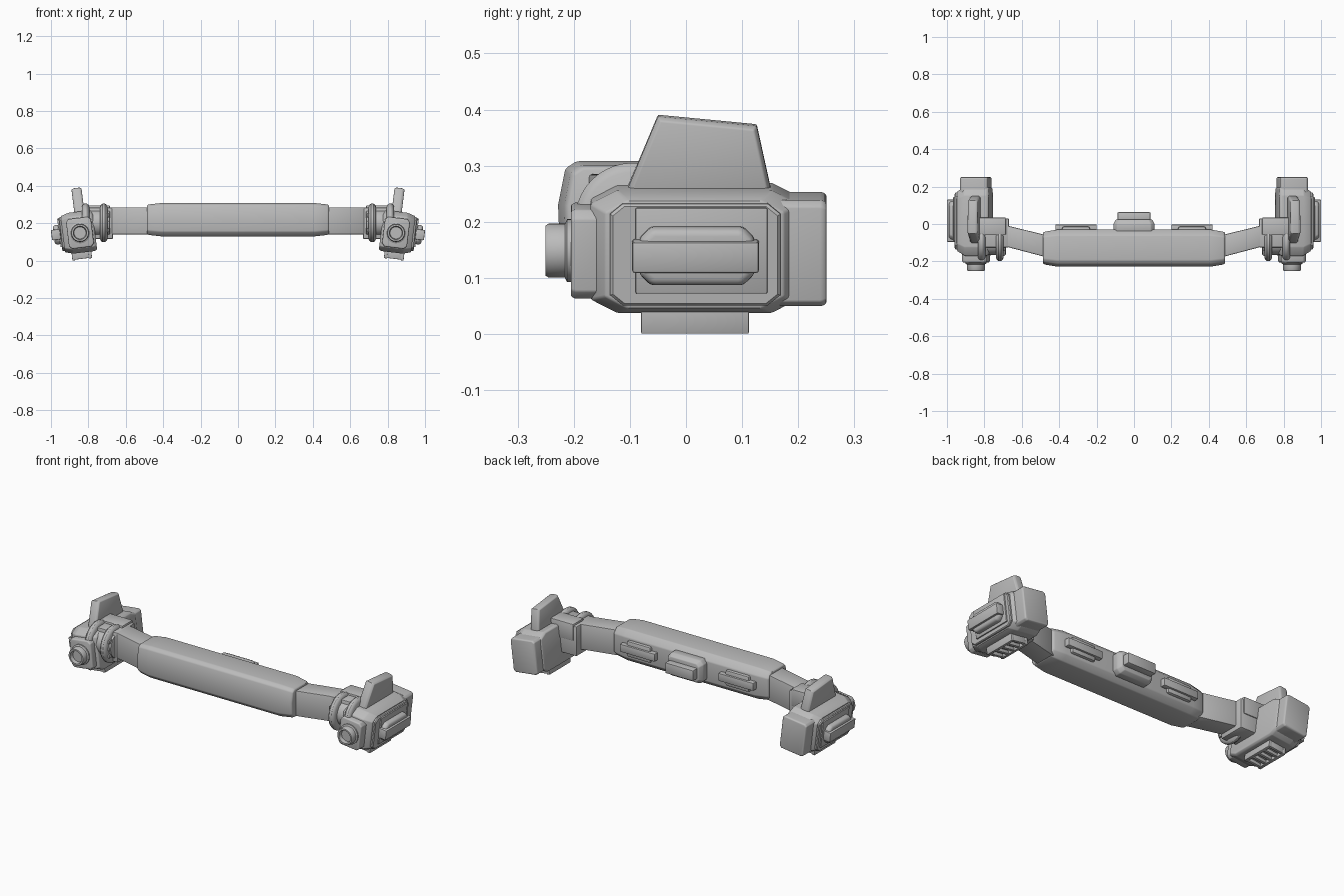
import bpy, bmesh, math
from mathutils import Matrix, Vector

old = bpy.data.objects.get("Cube")
if old:
    bpy.data.objects.remove(old, do_unlink=True)

grey = bpy.data.materials.new("mid grey")
grey.use_nodes = True
grey.diffuse_color = (0.5, 0.5, 0.5, 1)
grey.node_tree.nodes["Principled BSDF"].inputs["Base Color"].default_value = (0.5, 0.5, 0.5, 1)

# The side pods lean outward at the top
PIVOT = Vector((0.85, 0, 0.15))
LEAN = (Matrix.Translation(PIVOT) @ Matrix.Rotation(math.radians(7), 4, 'Y')
        @ Matrix.Translation(-PIVOT))


def finish(name, bm, bevel=0, mirror=True, lean=False):
    """Bevel, shade and link a part; paired parts get a mirror."""
    bmesh.ops.recalc_face_normals(bm, faces=bm.faces)
    bm.normal_update()
    if bevel:
        sharp = [e for e in bm.edges if e.calc_face_angle(0) > math.radians(25)]
        bmesh.ops.bevel(bm, geom=sharp, offset=bevel, segments=2,
                        profile=0.5, affect='EDGES', clamp_overlap=True)
    if lean:
        bm.transform(LEAN)
    me = bpy.data.meshes.new(name)
    bm.to_mesh(me)
    bm.free()
    me.materials.append(grey)
    ob = bpy.data.objects.new(name, me)
    bpy.context.collection.objects.link(ob)
    for o in bpy.context.selected_objects:
        o.select_set(False)
    ob.select_set(True)
    bpy.context.view_layer.objects.active = ob
    bpy.ops.object.shade_smooth_by_angle(angle=math.radians(32))
    if mirror:
        ob.modifiers.new("Mirror", 'MIRROR').use_mirror_merge = False


def loft(name, profile, axis, stations, centre=(0, 0), **kw):
    """Sweep a profile along an axis; a station is (position, scale u, scale v)."""
    place = {'x': lambda p, u, v: (p, u, v),
             'y': lambda p, u, v: (u, p, v),
             'z': lambda p, u, v: (u, v, p)}[axis]
    bm = bmesh.new()
    rings = [[bm.verts.new(place(p, centre[0] + (u - centre[0]) * su,
                                 centre[1] + (v - centre[1]) * sv))
              for u, v in profile] for p, su, sv in stations]
    n = len(profile)
    for a, b in zip(rings, rings[1:]):
        for i in range(n):
            j = (i + 1) % n
            bm.faces.new((a[i], a[j], b[j], b[i]))
    bm.faces.new(rings[0])
    bm.faces.new(rings[-1])
    finish(name, bm, **kw)


def box(name, x, y, z, bevel=0.004, **kw):
    prof = [(y[0], z[0]), (y[1], z[0]), (y[1], z[1]), (y[0], z[1])]
    loft(name, prof, 'x', [(x[0], 1, 1), (x[1], 1, 1)], bevel=bevel, **kw)


def circle(cu, cv, r, n=32):
    return [(cu + r * math.cos(math.tau * i / n), cv + r * math.sin(math.tau * i / n))
            for i in range(n)]


def octagon(u, v, cu, cv):
    """Rectangle with its corners cut by cu and cv."""
    (a, b), (c, d) = u, v
    return [(a + cu, c), (b - cu, c), (b, c + cv), (b, d - cv),
            (b - cu, d), (a + cu, d), (a, d - cv), (a, c + cv)]


# Central padded bar, with tapered ends
bar = [(-0.2, 0.13), (-0.06, 0.13), (-0.03, 0.16), (-0.03, 0.275), (-0.06, 0.308),
       (-0.195, 0.308), (-0.215, 0.295), (-0.228, 0.23), (-0.225, 0.155)]
loft("central_bar", bar, 'x',
     [(-0.487, 0.84, 0.87), (-0.475, 0.89, 0.92), (-0.41, 1, 1),
      (0.41, 1, 1), (0.475, 0.89, 0.92), (0.487, 0.84, 0.87)],
     centre=(-0.128, 0.219), bevel=0.005, mirror=False)

# Pads on the back of the bar
for label, cx in (("left", 0.31), ("right", -0.31)):
    box(label + "_pad_body", (cx - 0.075, cx + 0.075), (-0.045, -0.014),
        (0.175, 0.265), 0.01, mirror=False)
    box(label + "_pad_strip", (cx - 0.11, cx + 0.11), (-0.04, -0.003),
        (0.198, 0.242), mirror=False)
loft("centre_pad_base", octagon((-0.11, 0.11), (0.155, 0.285), 0.02, 0.02), 'y',
     [(-0.04, 1, 1), (0.0, 1, 1), (0.025, 0.88, 0.8)],
     centre=(0, 0.22), bevel=0.004, mirror=False)
box("centre_pad_clip", (-0.088, 0.088), (0.01, 0.063), (0.19, 0.25), 0.005, mirror=False)

# Angled arms from the bar to the hinges
arm = [(0.46, -0.18), (0.68, -0.122), (0.68, -0.008), (0.46, -0.062)]
loft("arm", arm, 'z', [(0.14, 1, 1), (0.285, 1, 1)], bevel=0.006)

# Hinges: housing, cap, two discs, axle and grip nubs
HY, HZ = -0.095, 0.202
box("hinge_housing", (0.668, 0.82), (-0.125, 0.03), (0.115, 0.285), 0.008)
box("hinge_cap", (0.685, 0.83), (-0.06, 0.035), (0.2, 0.296), 0.006)
for name, x in (("inner_hinge_disc", 0.718), ("outer_hinge_disc", 0.815)):
    loft(name, circle(HY, HZ, 0.103, 40), 'x',
         [(x - 0.02, 0.84, 0.84), (x - 0.014, 0.95, 0.95), (x - 0.006, 1, 1),
          (x + 0.006, 1, 1), (x + 0.014, 0.95, 0.95), (x + 0.02, 0.84, 0.84)],
         centre=(HY, HZ))
loft("hinge_axle", circle(HY, HZ, 0.07), 'x', [(0.685, 1, 1), (0.815, 1, 1)],
     bevel=0.004)
for i in range(3):
    z = HZ + 0.04 * (i - 1)
    box("hinge_nub_%d" % (i + 1), (0.69, 0.712), (-0.17, -0.14), (z - 0.01, z + 0.01), 0.003)

# Pod bodies, with chamfered outer faces
loft("pod_body", octagon((-0.17, 0.2), (0.042, 0.262), 0.047, 0.024), 'x',
     [(0.765, 0.95, 0.94), (0.778, 1, 1), (0.895, 1, 1), (0.937, 0.86, 0.88)],
     centre=(0.015, 0.152), bevel=0.004, lean=True)
loft("pod_panel", octagon((-0.135, 0.168), (0.062, 0.244), 0.022, 0.018), 'x',
     [(0.93, 1, 1), (0.945, 1, 1), (0.95, 0.97, 0.96)], centre=(0.016, 0.153), lean=True)
box("pod_panel_inset", (0.94, 0.957), (-0.09, 0.145), (0.084, 0.238), 0.003, lean=True)

# Front collar and rear block of each pod
loft("pod_front_collar", octagon((0.778, 0.912), (0.068, 0.228), 0.015, 0.015), 'y',
     [(-0.205, 0.95, 0.96), (-0.198, 1, 1), (-0.13, 1, 1)],
     centre=(0.845, 0.148), bevel=0.003, lean=True)
loft("pod_rear_block", octagon((0.77, 0.922), (0.056, 0.246), 0.012, 0.01), 'y',
     [(0.05, 1, 1), (0.242, 1, 1), (0.25, 0.95, 0.96)],
     centre=(0.846, 0.151), bevel=0.003, lean=True)

# Lens barrel with a recessed front
loft("lens_barrel", circle(0.845, 0.148, 0.05), 'y',
     [(-0.19, 1.12, 1.12), (-0.212, 1.12, 1.12), (-0.216, 0.96, 0.96),
      (-0.245, 0.96, 0.96), (-0.25, 0.9, 0.9), (-0.25, 0.72, 0.72),
      (-0.23, 0.64, 0.64)], centre=(0.845, 0.148), lean=True)

# Side button: rounded body and cross strip
loft("button_body", octagon((-0.083, 0.122), (0.101, 0.205), 0.02, 0.02), 'x',
     [(0.95, 1, 1), (0.975, 1, 1), (0.986, 0.93, 0.84)],
     centre=(0.02, 0.153), bevel=0.006, lean=True)
box("button_strip", (0.95, 0.998), (-0.096, 0.13), (0.126, 0.182), 0.005, lean=True)

# Upright fin on top of each pod
fin = [(-0.112, 0.24), (0.155, 0.24), (0.126, 0.372), (-0.05, 0.389)]
loft("fin", fin, 'x', [(0.808, 0.95, 0.96), (0.818, 1, 1), (0.85, 1, 1), (0.862, 0.95, 0.96)],
     centre=(0.03, 0.24), bevel=0.003, lean=True)

# Vent under each pod: frame and slats
for label, x in (("inner", 0.805), ("outer", 0.895)):
    box("vent_%s_rail" % label, (x - 0.008, x + 0.008), (-0.08, 0.112), (0.006, 0.06),
        0.002, lean=True)
for i in range(5):
    y = -0.071 + i * 0.0435
    box("vent_slat_%d" % (i + 1), (0.8, 0.9), (y - 0.008, y + 0.008), (0.009, 0.06),
        0.002, lean=True)
box("vent_floor", (0.8, 0.9), (-0.075, 0.107), (0.026, 0.06), 0, lean=True)
